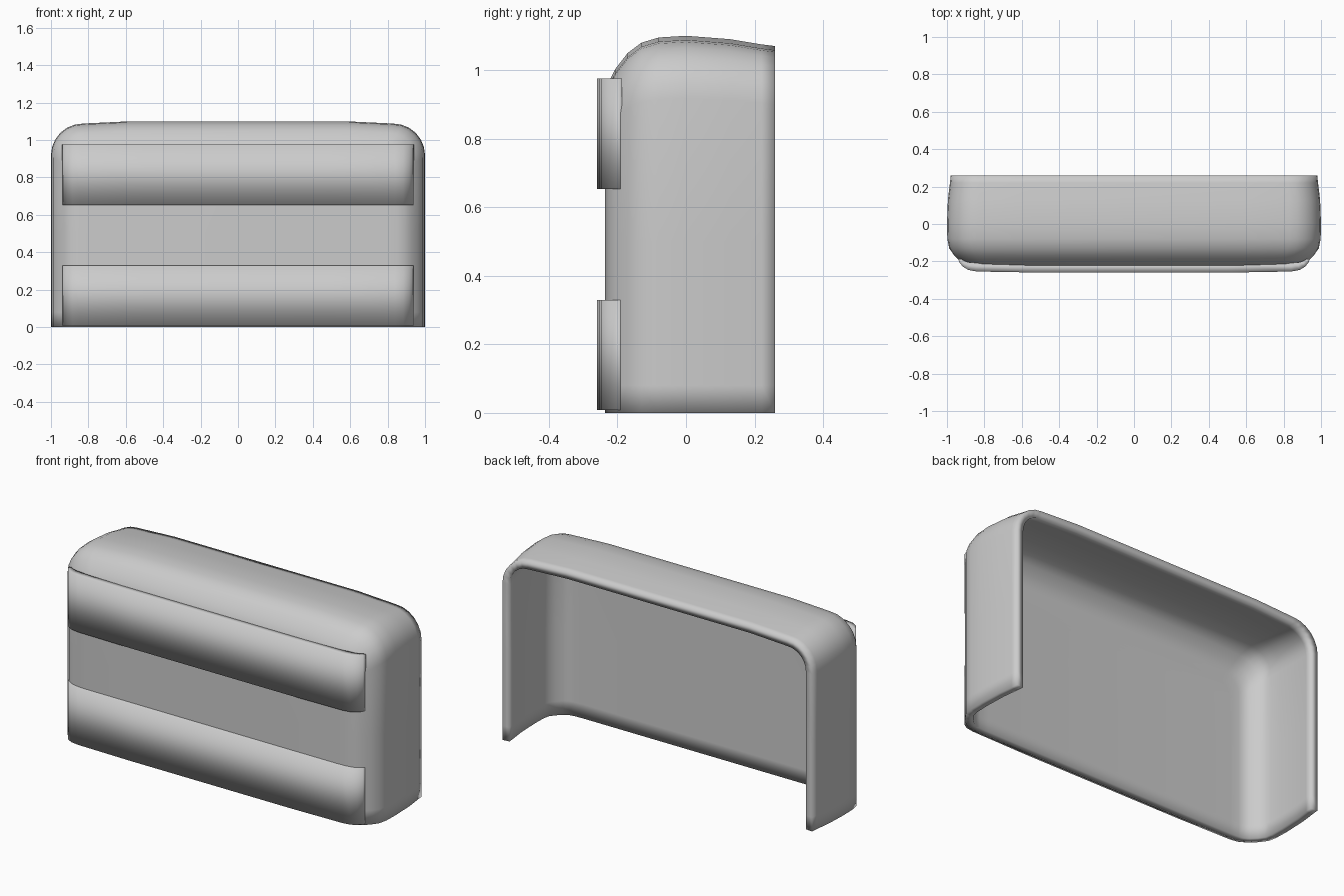
import bpy, bmesh
from math import sin, cos, pi

if "Cube" in bpy.data.objects:
    bpy.data.objects.remove(bpy.data.objects["Cube"])


def finish(bm, name):
    bmesh.ops.recalc_face_normals(bm, faces=bm.faces)
    mesh = bpy.data.meshes.new(name)
    bm.to_mesh(mesh)
    bm.free()
    mesh.shade_smooth()
    obj = bpy.data.objects.new(name, mesh)
    bpy.context.collection.objects.link(obj)
    return obj


def arch(y, dx, dz):
    """Front-view outline: two legs, rounded corners, slightly crowned top."""
    x, top = 1 - dx, 1.1 - dz
    r = 0.17 - 0.4 * max(dx, dz)
    shoulder = top - 0.012
    half = [(x, 0), (x, 0.08), (x, 0.5)]
    half += [(x - r + r * cos(a * pi / 12), shoulder - r + r * sin(a * pi / 12))
             for a in range(7)]
    half.append((0.58, top))
    return [(px, y, pz) for px, pz in half] + [(-px, y, pz) for px, pz in reversed(half)]


# Shell: arches stacked from the open back to the closed front
bm = bmesh.new()
layers = [(0.26, 0.02, 0.03), (0.22, 0.016, 0.025), (0.13, 0.005, 0.01),
          (0.0, 0.0, 0.0), (-0.08, 0.002, 0.005), (-0.13, 0.012, 0.02),
          (-0.17, 0.04, 0.05), (-0.205, 0.075, 0.095), (-0.226, 0.11, 0.135),
          (-0.234, 0.15, 0.175), (-0.237, 0.21, 0.23)]
rings = [[bm.verts.new(p) for p in arch(*layer)] for layer in layers]
for a, b in zip(rings, rings[1:]):
    for i in range(len(a) - 1):
        bm.faces.new((a[i], a[i + 1], b[i + 1], b[i]))
front = rings[-1]
for i in range(len(front) // 2 - 1):
    bm.faces.new((front[i], front[i + 1], front[-2 - i], front[-1 - i]))
shell = finish(bm, "shell")
wall = shell.modifiers.new("wall", "SOLIDIFY")
wall.thickness = 0.042
wall.offset = -1


# Raised bands across the front, with ends curving round the corners
def band(name, z0, z1):
    outer = [(0.94, -0.187), (0.934, -0.205), (0.915, -0.228), (0.885, -0.246),
             (0.84, -0.254), (0.5, -0.26)]
    inner = [(0.925, -0.186), (0.915, -0.192), (0.9, -0.2), (0.875, -0.206),
             (0.84, -0.208), (0.5, -0.208)]

    def mirrored(pts):
        return pts + [(-x, y) for x, y in reversed(pts)]

    bm = bmesh.new()
    cols = [[bm.verts.new(p) for p in ((ox, oy, z0), (ox, oy, z1), (ix, iy, z1), (ix, iy, z0))]
            for (ox, oy), (ix, iy) in zip(mirrored(outer), mirrored(inner))]
    for a, b in zip(cols, cols[1:]):
        for i in range(4):
            j = (i + 1) % 4
            bm.faces.new((a[i], a[j], b[j], b[i]))
    bm.faces.new(cols[0])
    bm.faces.new(cols[-1])
    finish(bm, name)


band("lower_band", 0.008, 0.33)
band("upper_band", 0.653, 0.975)
